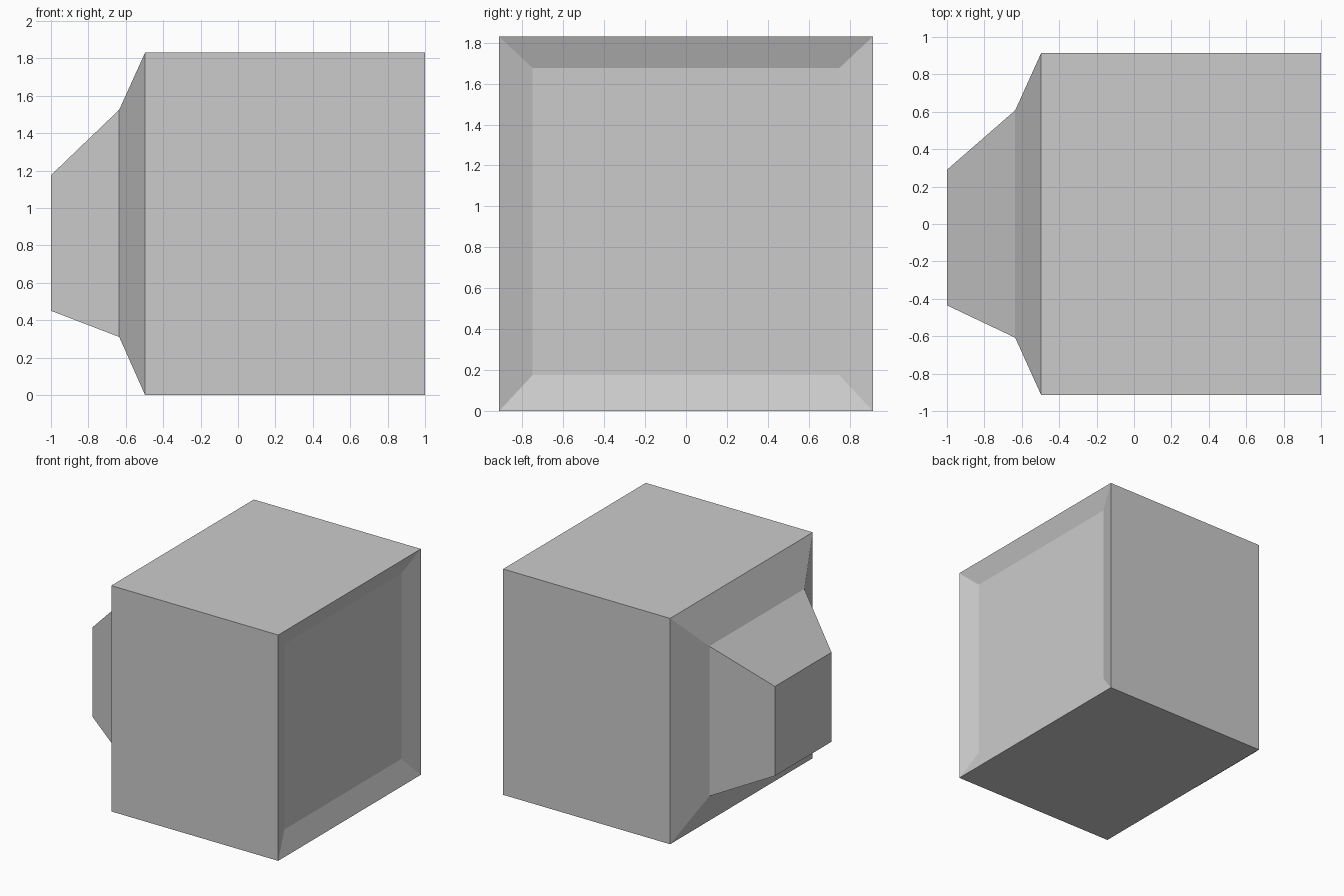
import bpy, bmesh

if "Cube" in bpy.data.objects:
    bpy.data.objects.remove(bpy.data.objects["Cube"])


def rect(bm, x, y0, y1, z0, z1):
    return [bm.verts.new((x, y, z)) for y, z in ((y0, z0), (y1, z0), (y1, z1), (y0, z1))]


def loft(name, sections, cap_start=False, cap_end=False):
    """Skin rectangular sections (x, y0, y1, z0, z1) from first to last."""
    bm = bmesh.new()
    rings = [rect(bm, *s) for s in sections]
    for a, b in zip(rings, rings[1:]):
        for i in range(4):
            j = (i + 1) % 4
            bm.faces.new((a[i], a[j], b[j], b[i]))
    if cap_start:
        bm.faces.new(rings[0][::-1])
    if cap_end:
        bm.faces.new(rings[-1])
    me = bpy.data.meshes.new(name)
    bm.to_mesh(me)
    bm.free()
    ob = bpy.data.objects.new(name, me)
    bpy.context.collection.objects.link(ob)
    return ob


H, W = 1.83, 0.913
rear_end = (-1.0, -0.435, 0.29, 0.45, 1.175)
rear_neck = (-0.635, -0.608, 0.608, 0.31, 1.525)
case_back = (-0.497, -W, W, 0, H)
case_front = (1.0, -W, W, 0, H)
screen_edge = (0.94, -0.75, 0.75, 0.175, 1.677)

# Tapered rear housing, case and sloped bezel
loft("monitor_case", [rear_end, rear_neck, case_back, case_front, screen_edge], cap_start=True)

# Flat recessed screen
loft("screen", [screen_edge], cap_end=True)
